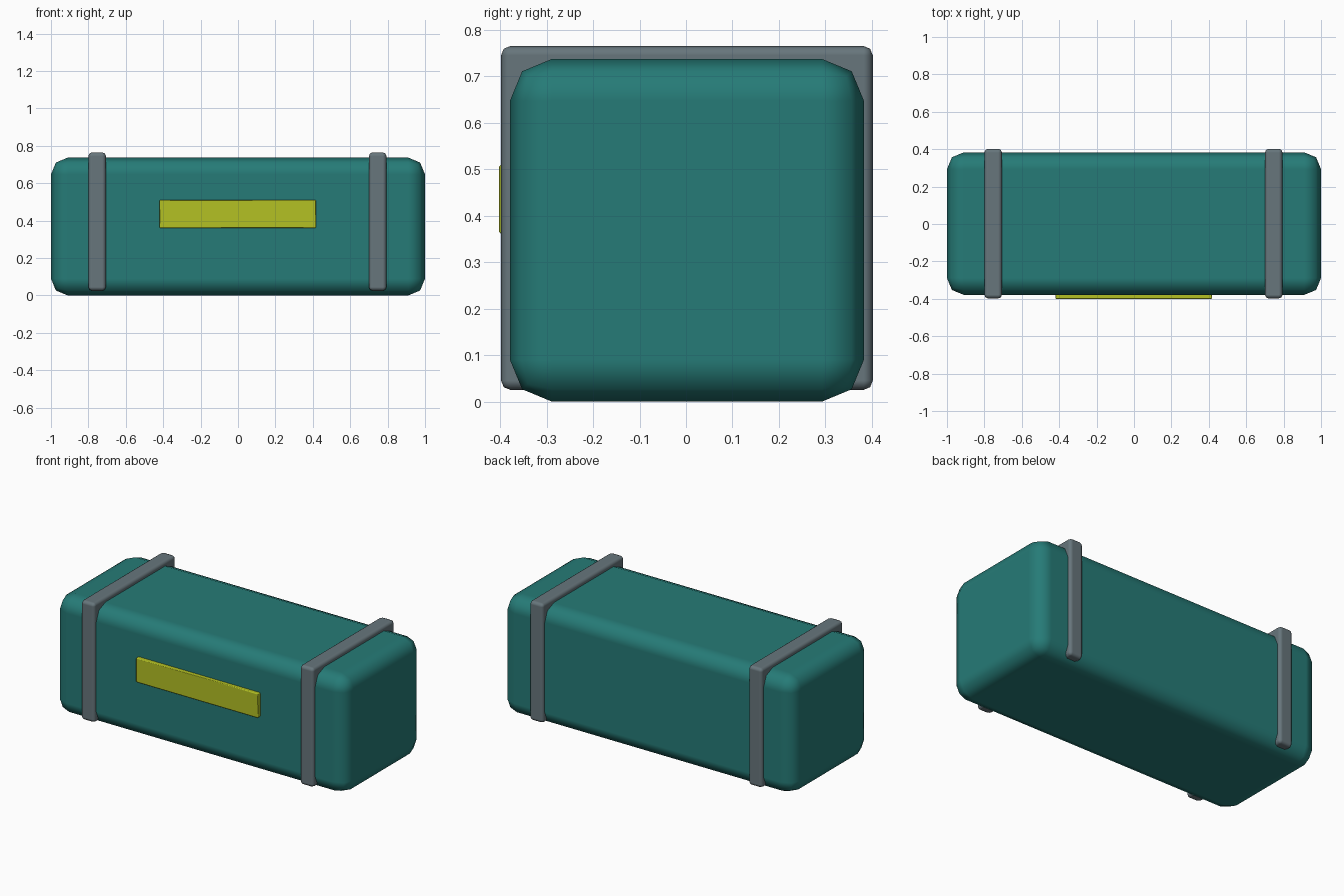
import bpy
import math

default = bpy.data.objects.get("Cube")
if default:
    bpy.data.objects.remove(default, do_unlink=True)


def make_material(name, rgb):
    mat = bpy.data.materials.new(name)
    mat.use_nodes = True
    color = (*rgb, 1.0)
    mat.diffuse_color = color
    mat.node_tree.nodes["Principled BSDF"].inputs["Base Color"].default_value = color
    return mat


def rounded_box(name, low, high, bevel, segments, mat):
    """Box between two corners with softened edges."""
    center = [(a + b) / 2 for a, b in zip(low, high)]
    bpy.ops.mesh.primitive_cube_add(size=1, location=center)
    obj = bpy.context.object
    obj.name = name
    obj.scale = [b - a for a, b in zip(low, high)]
    bpy.ops.object.transform_apply(location=False, rotation=False, scale=True)
    obj.data.materials.append(mat)
    bpy.ops.object.shade_smooth_by_angle(angle=math.radians(180))
    mod = obj.modifiers.new("Rounded edges", 'BEVEL')
    mod.width = bevel
    mod.segments = segments
    mod.harden_normals = True
    return obj


teal = make_material("teal", (0.019, 0.198, 0.184))
grey = make_material("slate grey", (0.136, 0.181, 0.202))
yellow = make_material("yellow green", (0.456, 0.533, 0.017))

# Main case
rounded_box("case_body", (-1, -0.379, 0), (1, 0.383, 0.737), 0.09, 2, teal)

# Straps around both ends
for side, x in (("left", 0.747), ("right", -0.753)):
    rounded_box(f"{side}_strap", (x - 0.047, -0.398, 0.025),
                (x + 0.047, 0.402, 0.765), 0.02, 2, grey)

# Front label plate
rounded_box("front_label", (-0.42, -0.402, 0.36), (0.418, -0.37, 0.511), 0.005, 1, yellow)
